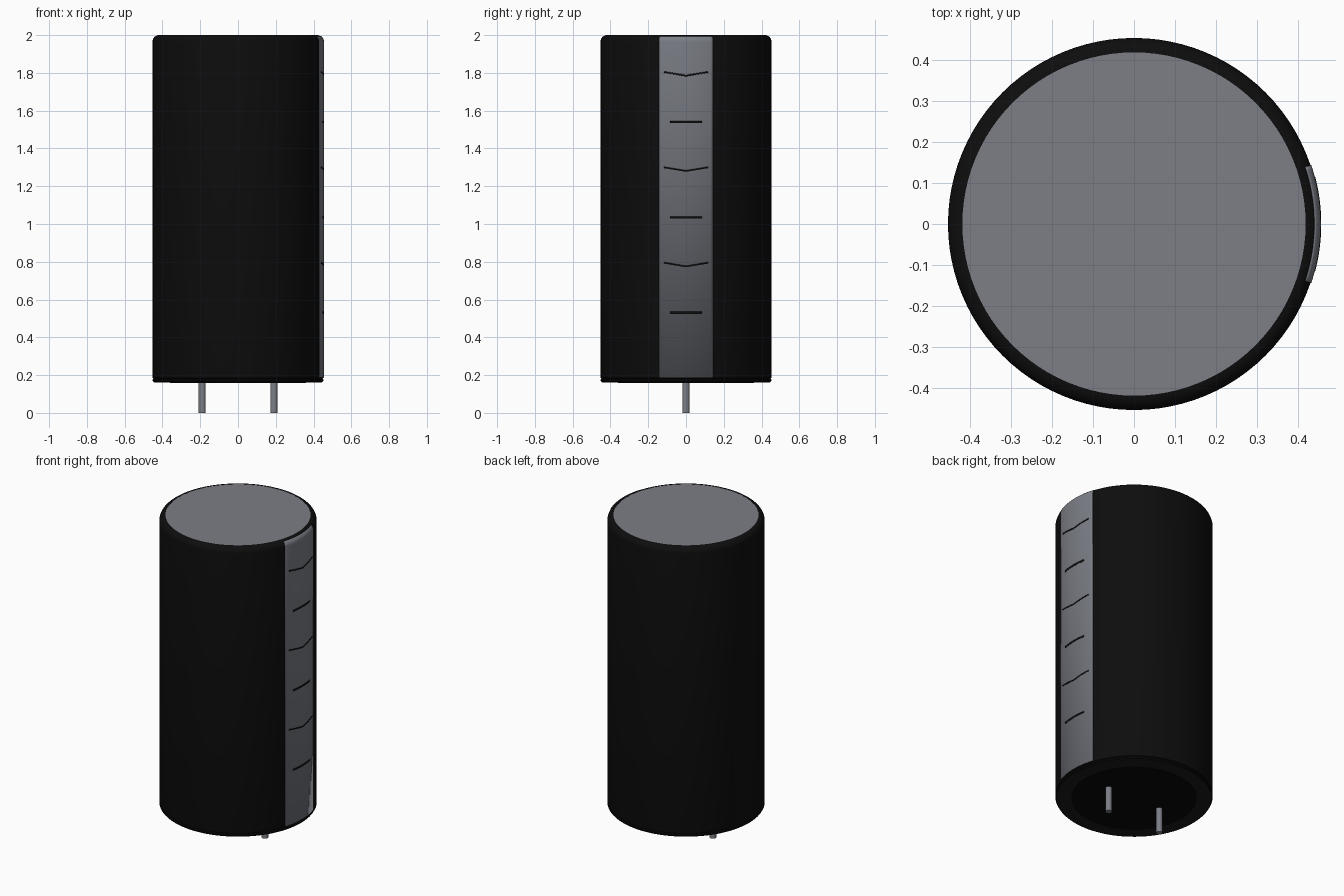
import bpy, bmesh
from math import sin, cos, pi, asin

cube = bpy.data.objects.get("Cube")
if cube:
    bpy.data.objects.remove(cube, do_unlink=True)

R, TOP, FILLET = 0.453, 2.0, 0.035


def material(name, rgb):
    m = bpy.data.materials.new(name)
    m.use_nodes = True
    m.diffuse_color = (*rgb, 1)
    m.node_tree.nodes["Principled BSDF"].inputs["Base Color"].default_value = (*rgb, 1)
    return m


BLACK = material("sleeve black", (0.004, 0.004, 0.004))
RUBBER = material("rubber black", (0.002, 0.002, 0.002))
RIM = material("rim charcoal", (0.011, 0.011, 0.012))
GREY = material("aluminium grey", (0.20, 0.21, 0.24))


def finish(name, bm, mat):
    bmesh.ops.recalc_face_normals(bm, faces=bm.faces)
    mesh = bpy.data.meshes.new(name)
    bm.to_mesh(mesh)
    bm.free()
    mesh.materials.append(mat)
    ob = bpy.data.objects.new(name, mesh)
    bpy.context.collection.objects.link(ob)
    bpy.ops.object.select_all(action="DESELECT")
    ob.select_set(True)
    bpy.context.view_layer.objects.active = ob
    bpy.ops.object.shade_smooth_by_angle(angle=pi / 6)
    return ob


def lathe(name, profile, mat, steps=96):
    """Spin a list of (radius, z) around the z axis."""
    bm = bmesh.new()
    verts = [bm.verts.new((r, 0, z)) for r, z in profile]
    edges = [bm.edges.new(pair) for pair in zip(verts, verts[1:])]
    bmesh.ops.spin(bm, geom=verts + edges, cent=(0, 0, 0), axis=(0, 0, 1),
                   angle=2 * pi, steps=steps)
    bmesh.ops.remove_doubles(bm, verts=bm.verts, dist=1e-5)
    return finish(name, bm, mat)


def cylinder(name, r, z0, z1, mat, x=0.0, steps=96):
    ob = lathe(name, [(0, z0), (r, z0), (r, z1), (0, z1)], mat, steps)
    ob.location.x = x
    return ob


def fillet(radius, start=0.0, end=90.0, steps=8):
    """Rounded shoulder from the side wall towards the top."""
    c = R - FILLET
    angles = [(start + (end - start) * i / steps) * pi / 180 for i in range(steps + 1)]
    return [(c + radius * cos(a), TOP - FILLET + radius * sin(a)) for a in angles]


def wrapped(name, rows, half, mat, depth, steps=24):
    """Curved plate on the +x side; rows give (radius, z) with z a function of y."""
    bm = bmesh.new()
    a = asin(half / R)
    grid = []
    for r, z in rows:
        line = []
        for i in range(steps + 1):
            t = -a + 2 * a * i / steps
            line.append(bm.verts.new((r * cos(t), r * sin(t), z(R * sin(t)))))
        grid.append(line)
    for low, high in zip(grid, grid[1:]):
        for i in range(steps):
            bm.faces.new((low[i], low[i + 1], high[i + 1], high[i]))
    ob = finish(name, bm, mat)
    solid = ob.modifiers.new("thickness", "SOLIDIFY")
    solid.thickness = depth
    solid.offset = -1
    return ob


# Plastic sleeve with rounded shoulder and a crimp groove near the bottom
lathe("sleeve", [(0.36, 0.163), (R - 0.012, 0.163), (R - 0.003, 0.166), (R, 0.172),
                 (R - 0.002, 0.177), (R - 0.008, 0.18), (R - 0.002, 0.184), (R, 0.19)]
      + fillet(FILLET) + [(R - FILLET, TOP - 0.01)], BLACK)

# Top disc, bottom rim and rubber plug
cylinder("top_disc", R - FILLET, TOP - 0.012, TOP - 0.001, GREY)
lathe("bottom_rim", [(0.36, 0.165), (0.36, 0.161), (R - 0.008, 0.161), (R - 0.008, 0.165)], RIM)
cylinder("rubber_plug", 0.36, 0.158, 0.2, RUBBER)

# Polarity stripe following the shoulder
side = [(R + 0.002, 0.187)] + fillet(FILLET + 0.002, 0, 52)
wrapped("polarity_stripe", [(r, lambda y, z=z: z) for r, z in side], 0.143, GREY, 0.004)

# Alternating chevron and dash marks on the stripe
for i in range(3):
    z0 = 0.53 + 0.505 * i
    wrapped(f"dash_mark_{i}", [(R + 0.003, lambda y, z=z0 + s: z) for s in (-0.006, 0.006)],
            0.085, BLACK, 0.002)
    z1 = 0.775 + 0.505 * i
    wrapped(f"chevron_mark_{i}",
            [(R + 0.003, lambda y, z=z1 + s: z + 0.17 * abs(y)) for s in (-0.004, 0.004)],
            0.115, BLACK, 0.002)

# Wire leads
for name, x in (("left_lead", 0.19), ("right_lead", -0.19)):
    cylinder(name, 0.019, 0, 0.17, GREY, x, 24)
